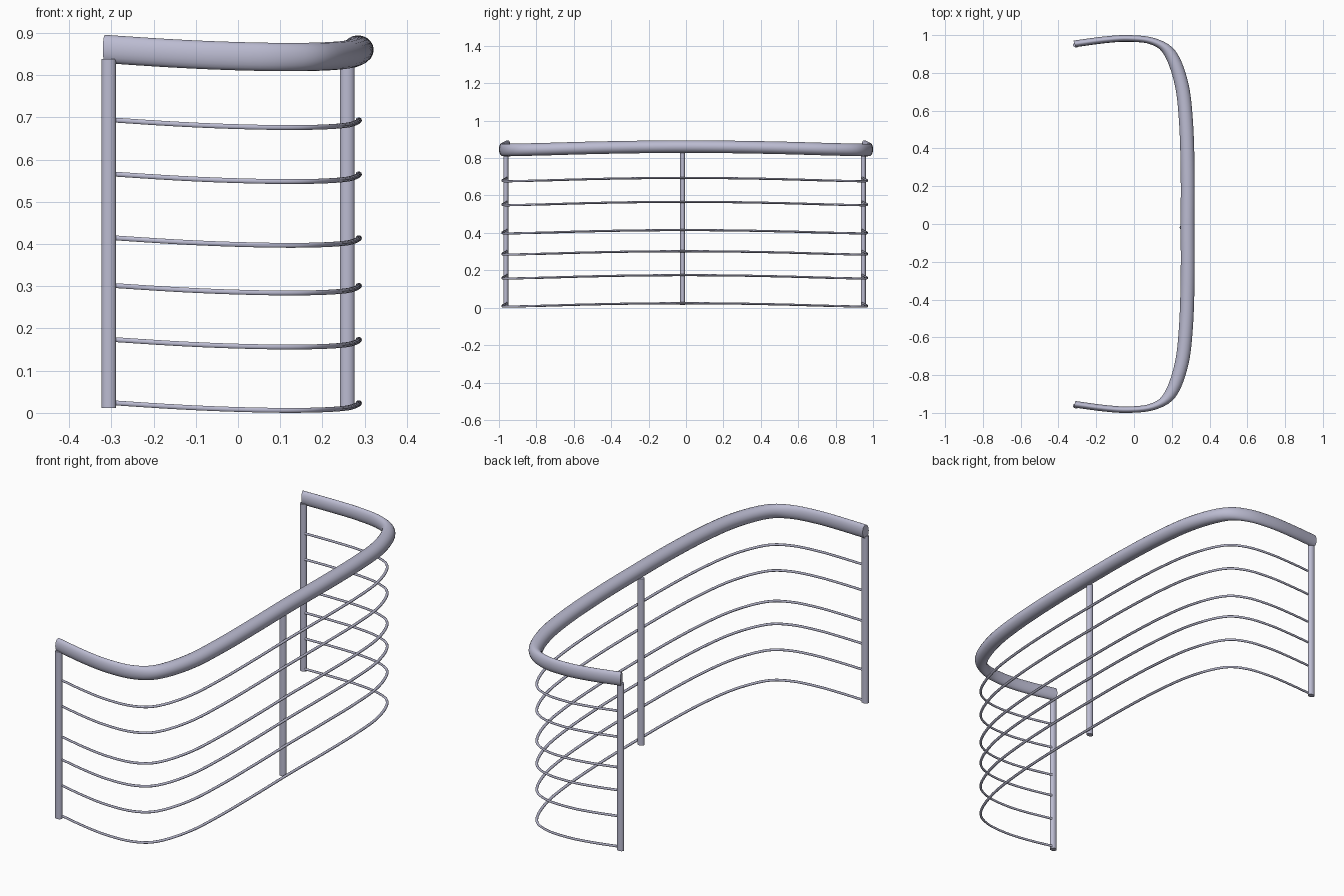
import bpy, bmesh, math
from mathutils import Vector

if "Cube" in bpy.data.objects:
    bpy.data.objects.remove(bpy.data.objects["Cube"])

mat = bpy.data.materials.new("grey_lavender_metal")
mat.diffuse_color = (0.5, 0.5, 0.64, 1)
mat.use_nodes = True
mat.node_tree.nodes["Principled BSDF"].inputs["Base Color"].default_value = mat.diffuse_color

# Half of the rail path: end of the return -> middle of the straight (x, y, sag)
half = [(-0.315, 0.954, 0.0), (-0.16, 0.975, -0.010), (-0.03, 0.983, -0.016),
        (0.10, 0.967, -0.019), (0.191, 0.904, -0.018), (0.252, 0.74, -0.014),
        (0.276, 0.53, -0.008), (0.284, 0.27, -0.003)]
ctrl = [Vector(p) for p in half] + [Vector((0.284, 0, -0.001))]
ctrl += [Vector((x, -y, z)) for x, y, z in reversed(half)]


def smooth_path(pts, steps=5):
    """Catmull-Rom curve through the points."""
    ext = [2 * pts[0] - pts[1]] + pts + [2 * pts[-1] - pts[-2]]
    out = []
    for i in range(1, len(ext) - 2):
        a, b, c, d = ext[i - 1:i + 3]
        for s in range(steps):
            t = s / steps
            out.append(0.5 * (2 * b + (c - a) * t + (2 * a - 5 * b + 4 * c - d) * t * t
                              + (3 * b - a - 3 * c + d) * t ** 3))
    return out + [pts[-1].copy()]


def finish(bm, name):
    bmesh.ops.recalc_face_normals(bm, faces=bm.faces)
    me = bpy.data.meshes.new(name)
    bm.to_mesh(me)
    bm.free()
    ob = bpy.data.objects.new(name, me)
    bpy.context.collection.objects.link(ob)
    me.materials.append(mat)
    bpy.context.view_layer.objects.active = ob
    ob.select_set(True)
    bpy.ops.object.shade_smooth_by_angle(angle=math.radians(40))
    ob.select_set(False)


def tube(name, path, rx, ry, rz, sides):
    """Sweep a section whose width depends on the plan direction."""
    bm = bmesh.new()
    rings = []
    for i, p in enumerate(path):
        t = path[min(i + 1, len(path) - 1)] - path[max(i - 1, 0)]
        n = Vector((t.y, -t.x, 0)).normalized()
        ring = []
        for k in range(sides):
            a = 2 * math.pi * k / sides
            c, s = math.cos(a), math.sin(a)
            ring.append(bm.verts.new(p + Vector((n.x * c * rx, n.y * c * ry, s * rz))))
        rings.append(ring)
    for r0, r1 in zip(rings, rings[1:]):
        for k in range(sides):
            j = (k + 1) % sides
            bm.faces.new((r0[k], r0[j], r1[j], r1[k]))
    bm.faces.new(rings[0])
    bm.faces.new(rings[-1])
    finish(bm, name)


def post(name, x, y, z0, z1):
    bm = bmesh.new()
    bmesh.ops.create_cone(bm, cap_ends=True, segments=20, radius1=1, radius2=1, depth=1)
    bmesh.ops.scale(bm, vec=(0.0175, 0.0135, z1 - z0), verts=bm.verts)
    bmesh.ops.translate(bm, vec=(x, y, (z0 + z1) / 2), verts=bm.verts)
    finish(bm, name)


path = smooth_path(ctrl)

# Handrail
tube("handrail", [p + Vector((0, 0, 0.862)) for p in path], 0.037, 0.017, 0.0335, 20)

# Horizontal rods
for i, z in enumerate((0.025, 0.175, 0.303, 0.416, 0.567, 0.695)):
    rod = [Vector((p.x + 0.002, p.y * 0.993 - 0.007, p.z + z)) for p in path]
    tube(f"rod_{i + 1}", rod, 0.007, 0.0045, 0.006, 10)

# Posts
post("front_end_post", -0.306, -0.963, 0.012, 0.838)
post("back_end_post", -0.306, 0.948, 0.012, 0.838)
post("middle_post", 0.259, -0.018, 0.014, 0.838)
